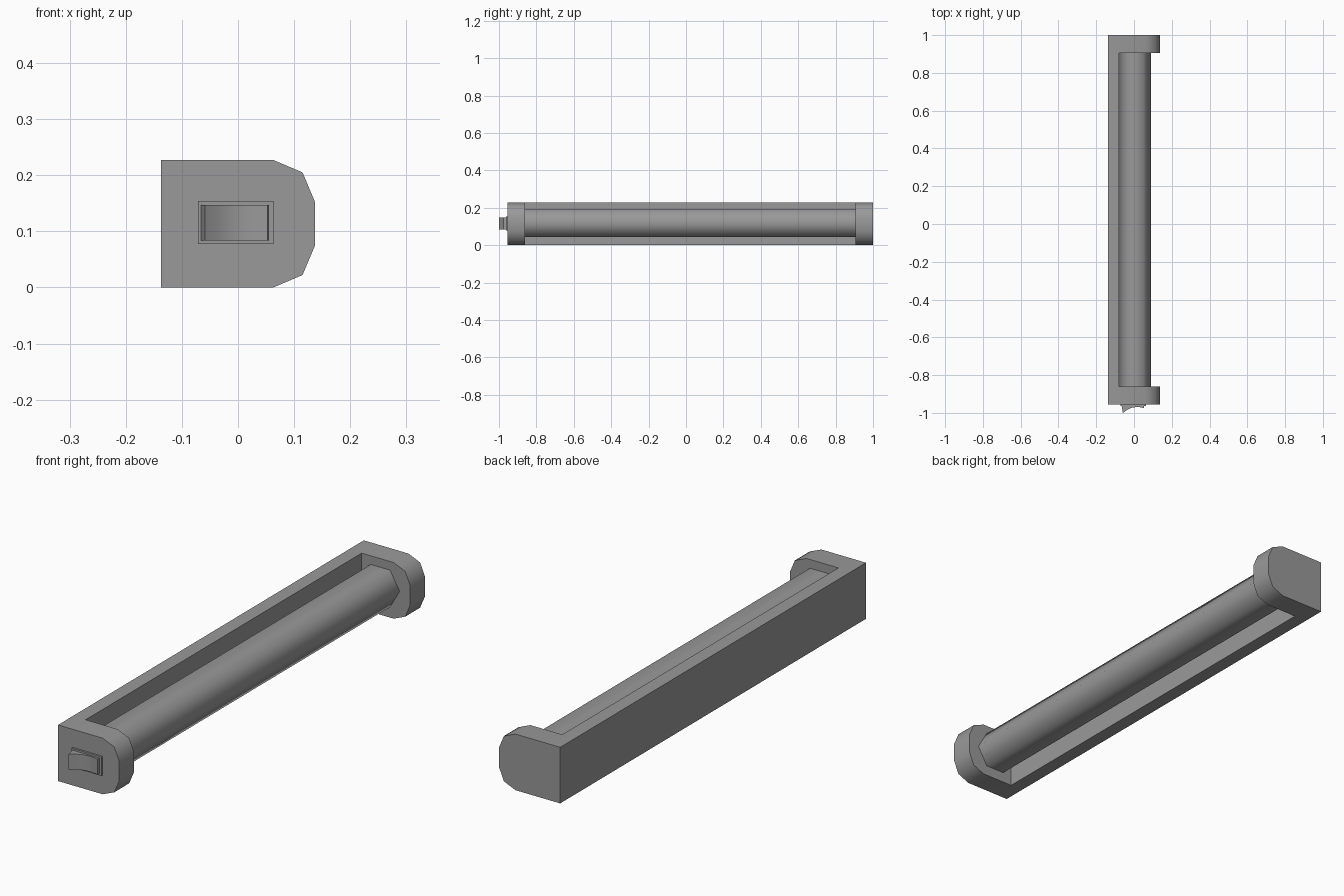
import bpy
import math

cube = bpy.data.objects.get("Cube")
if cube:
    bpy.data.objects.remove(cube, do_unlink=True)

grey = bpy.data.materials.new("mid_grey")
grey.use_nodes = True
colour = (0.32, 0.32, 0.32, 1)
grey.diffuse_color = colour
grey.node_tree.nodes["Principled BSDF"].inputs["Base Color"].default_value = colour

HEIGHT = 0.227
MID = HEIGHT / 2
BACK, WALL = -0.137, -0.08       # outer and inner side of the spine
FRONT_Y, REAR_Y = -0.955, 1.0
CAP = 0.095                      # length of an end cap


def prism(name, outline, place, start, end, smooth):
    """Extrude a 2D outline; place(a, b, t) maps it into space."""
    n = len(outline)
    verts = [place(a, b, t) for t in (start, end) for a, b in outline]
    faces = [tuple(range(n)), tuple(range(2 * n - 1, n - 1, -1))]
    faces += [(i, i + n, (i + 1) % n + n, (i + 1) % n) for i in range(n)]
    mesh = bpy.data.meshes.new(name)
    mesh.from_pydata(verts, [], faces)
    mesh.materials.append(grey)
    obj = bpy.data.objects.new(name, mesh)
    bpy.context.collection.objects.link(obj)
    bpy.ops.object.select_all(action="DESELECT")
    obj.select_set(True)
    bpy.context.view_layer.objects.active = obj
    bpy.ops.object.mode_set(mode="EDIT")
    bpy.ops.mesh.select_all(action="SELECT")
    bpy.ops.mesh.normals_make_consistent(inside=False)
    bpy.ops.object.mode_set(mode="OBJECT")
    bpy.ops.object.shade_smooth_by_angle(angle=math.radians(smooth))
    return obj


def along_y(x, z, t):
    return (x, t, z)


def along_z(x, y, t):
    return (x, y, t)


# Bracket: spine and two end caps with chamfered outer corners
spine = [(BACK, 0), (WALL, 0), (WALL, HEIGHT), (BACK, HEIGHT)]
upper = [(0.137, 0.153), (0.115, 0.205), (0.063, HEIGHT), (WALL, HEIGHT)]
cap = [(x, HEIGHT - z) for x, z in reversed(upper)] + upper
# The spine and the cap inner parts share one continuous outline
full_cap = [(BACK if x == WALL else x, z) for x, z in cap]
prism("spine", spine, along_y, FRONT_Y + CAP, REAR_Y - CAP, 30)
prism("front_cap", full_cap, along_y, FRONT_Y, FRONT_Y + CAP, 50)
prism("rear_cap", full_cap, along_y, REAR_Y - CAP, REAR_Y, 50)

# Six-sided tube, softly shaded, held between the caps
radius = 0.086
tube = [(0.004 + radius * math.cos(math.tau * i / 6),
         MID + 0.004 + radius * math.sin(math.tau * i / 6)) for i in range(6)]
prism("tube", tube, along_y, FRONT_Y + CAP, REAR_Y - CAP, 65)

# Switch frame and its curved rocker on the front cap
frame = [(-0.071, 0.077), (0.063, 0.077), (0.063, 0.154), (-0.071, 0.154)]
prism("switch_frame", frame, along_y, FRONT_Y - 0.008, FRONT_Y, 30)
rocker = [(-0.067, FRONT_Y), (-0.059, -1.0), (-0.035, -0.983), (-0.012, -0.973),
          (0.012, -0.969), (0.032, -0.97), (0.053, -0.975), (0.055, FRONT_Y)]
prism("switch_rocker", rocker, along_z, 0.084, 0.147, 30)
